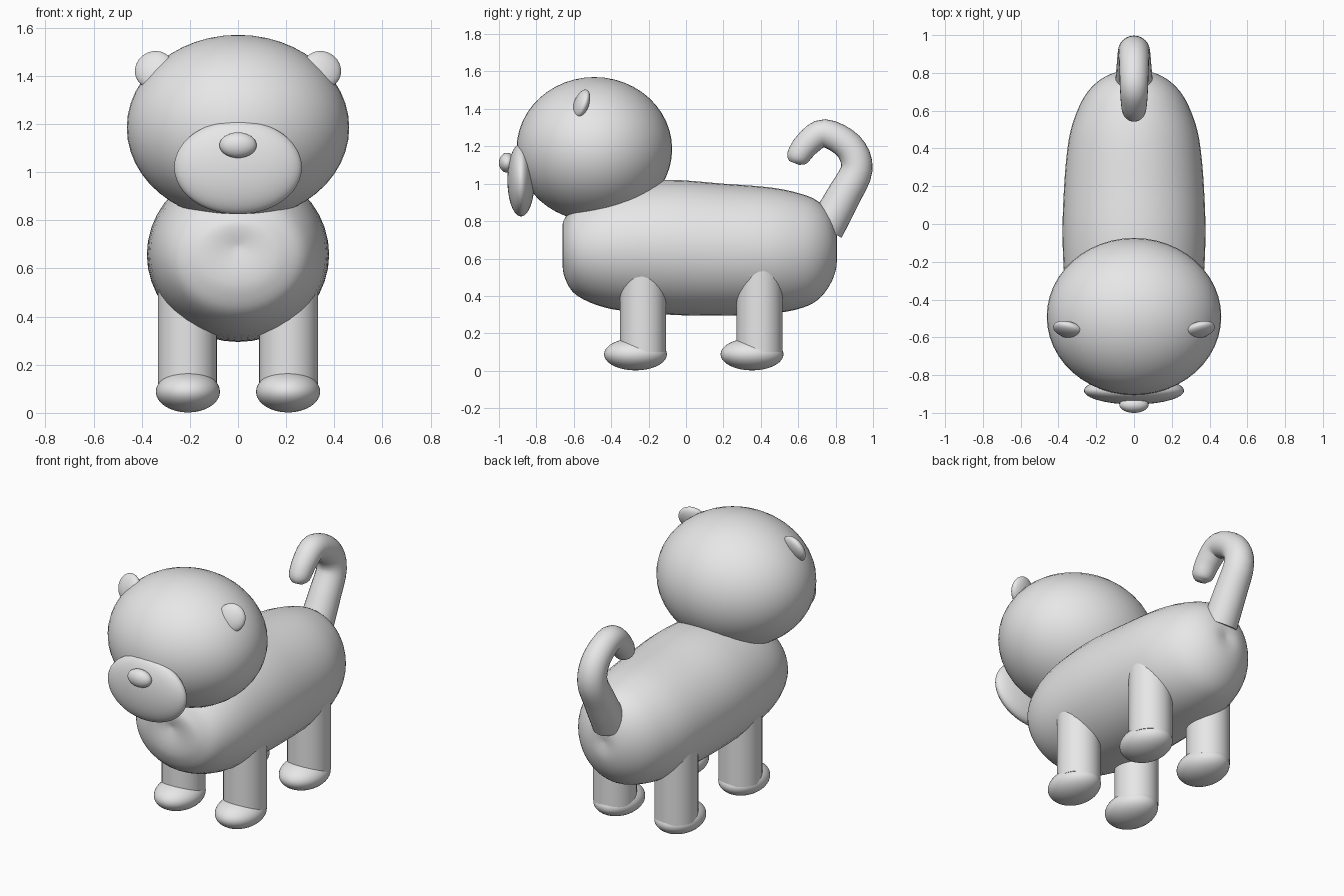
import bpy, bmesh, math
from mathutils import Vector

cube = bpy.data.objects.get("Cube")
if cube:
    bpy.data.objects.remove(cube, do_unlink=True)

grey = bpy.data.materials.new("plain grey")
grey.use_nodes = True
grey.diffuse_color = (0.8, 0.8, 0.8, 1)
grey.node_tree.nodes["Principled BSDF"].inputs["Base Color"].default_value = (0.8, 0.8, 0.8, 1)


def finish(obj, name, angle=50):
    obj.name = name
    obj.data.name = name
    obj.data.materials.append(grey)
    bpy.ops.object.select_all(action="DESELECT")
    obj.select_set(True)
    bpy.context.view_layer.objects.active = obj
    bpy.ops.object.shade_smooth_by_angle(angle=math.radians(angle))
    return obj


def ellipsoid(name, centre, radii, rotation=(0, 0, 0)):
    bpy.ops.mesh.primitive_uv_sphere_add(segments=48, ring_count=24, location=centre,
                                         rotation=[math.radians(a) for a in rotation])
    obj = bpy.context.object
    obj.scale = radii
    return finish(obj, name)


def smooth_path(points, steps=4):
    """Catmull-Rom interpolation of equal-length tuples."""
    pts = [Vector(p) for p in points]
    out = []
    for i in range(len(pts) - 1):
        a, b, c, d = pts[max(i - 1, 0)], pts[i], pts[i + 1], pts[min(i + 2, len(pts) - 1)]
        for s in range(steps):
            t = s / steps
            out.append(b + (c - a) * (t / 2) + (a * 2 - b * 5 + c * 4 - d) * (t * t / 2)
                       + (b * 3 - a - c * 3 + d) * (t ** 3 / 2))
    return out + [pts[-1]]


def loft(name, rings, sides=40):
    """Skin rings given as (centre, sideways radius vector, upward radius vector)."""
    bm = bmesh.new()
    loops = []
    for centre, side, up in rings:
        angles = [math.tau * k / sides for k in range(sides)]
        loops.append([bm.verts.new(centre + side * math.cos(a) + up * math.sin(a)) for a in angles])
    for low, high in zip(loops, loops[1:]):
        for k in range(sides):
            n = (k + 1) % sides
            bm.faces.new((low[k], low[n], high[n], high[k]))
    bm.faces.new(loops[0])
    bm.faces.new(loops[-1])
    bmesh.ops.recalc_face_normals(bm, faces=bm.faces)
    mesh = bpy.data.meshes.new(name)
    bm.to_mesh(mesh)
    bm.free()
    obj = bpy.data.objects.new(name, mesh)
    bpy.context.collection.objects.link(obj)
    return finish(obj, name)


# Body: y, bottom z, top z, half width
body_profile = [
    (-0.645, 0.685, 0.695, 0.005), (-0.66, 0.58, 0.77, 0.11), (-0.645, 0.49, 0.82, 0.2),
    (-0.58, 0.40, 0.91, 0.29), (-0.4, 0.33, 0.99, 0.355), (-0.1, 0.3, 1.02, 0.378),
    (0.2, 0.295, 1.0, 0.37), (0.45, 0.305, 0.98, 0.345), (0.6, 0.33, 0.95, 0.3),
    (0.7, 0.375, 0.91, 0.245), (0.77, 0.46, 0.84, 0.17), (0.805, 0.56, 0.74, 0.085),
    (0.8, 0.655, 0.665, 0.005)]
loft("body", [(Vector((0, y, (lo + hi) / 2)), Vector((w, 0, 0)), Vector((0, 0, (hi - lo) / 2)))
              for y, lo, hi, w in smooth_path(body_profile)])

# Tail: y, z, radius along the hook
tail_path = [(0.745, 0.76, 0.1), (0.84, 0.93, 0.092), (0.913, 1.08, 0.085), (0.87, 1.2, 0.08),
             (0.74, 1.27, 0.075), (0.65, 1.215, 0.07), (0.595, 1.14, 0.06), (0.58, 1.11, 0.03)]
path = smooth_path(tail_path)
tail_rings = []
for i, (y, z, r) in enumerate(path):
    before, after = path[max(i - 1, 0)], path[min(i + 1, len(path) - 1)]
    along = Vector((0, after[0] - before[0], after[1] - before[1])).normalized()
    tail_rings.append((Vector((0, y, z)), Vector((r, 0, 0)), along.cross(Vector((1, 0, 0))) * r))
loft("tail", tail_rings, sides=24)

# Head, muzzle and nose
ellipsoid("head", (0, -0.49, 1.185), (0.462, 0.416, 0.385))
ellipsoid("muzzle", (0, -0.882, 1.02), (0.265, 0.073, 0.195))
ellipsoid("nose", (0, -0.957, 1.112), (0.077, 0.043, 0.053))

# Ears, legs and feet on both sides
for side, sign in (("left", 1), ("right", -1)):
    ellipsoid(side + "_ear", (sign * 0.348, -0.56, 1.425), (0.082, 0.036, 0.082), (-20, 0, sign * 15))
    for end, y in (("front", -0.23), ("rear", 0.393)):
        bpy.ops.mesh.primitive_cylinder_add(vertices=32, radius=0.123, depth=0.45,
                                            location=(sign * 0.21, y, 0.325))
        finish(bpy.context.object, f"{end}_{side}_leg")
        ellipsoid(f"{end}_{side}_foot", (sign * 0.208, y - 0.04, 0.088), (0.133, 0.168, 0.086))
